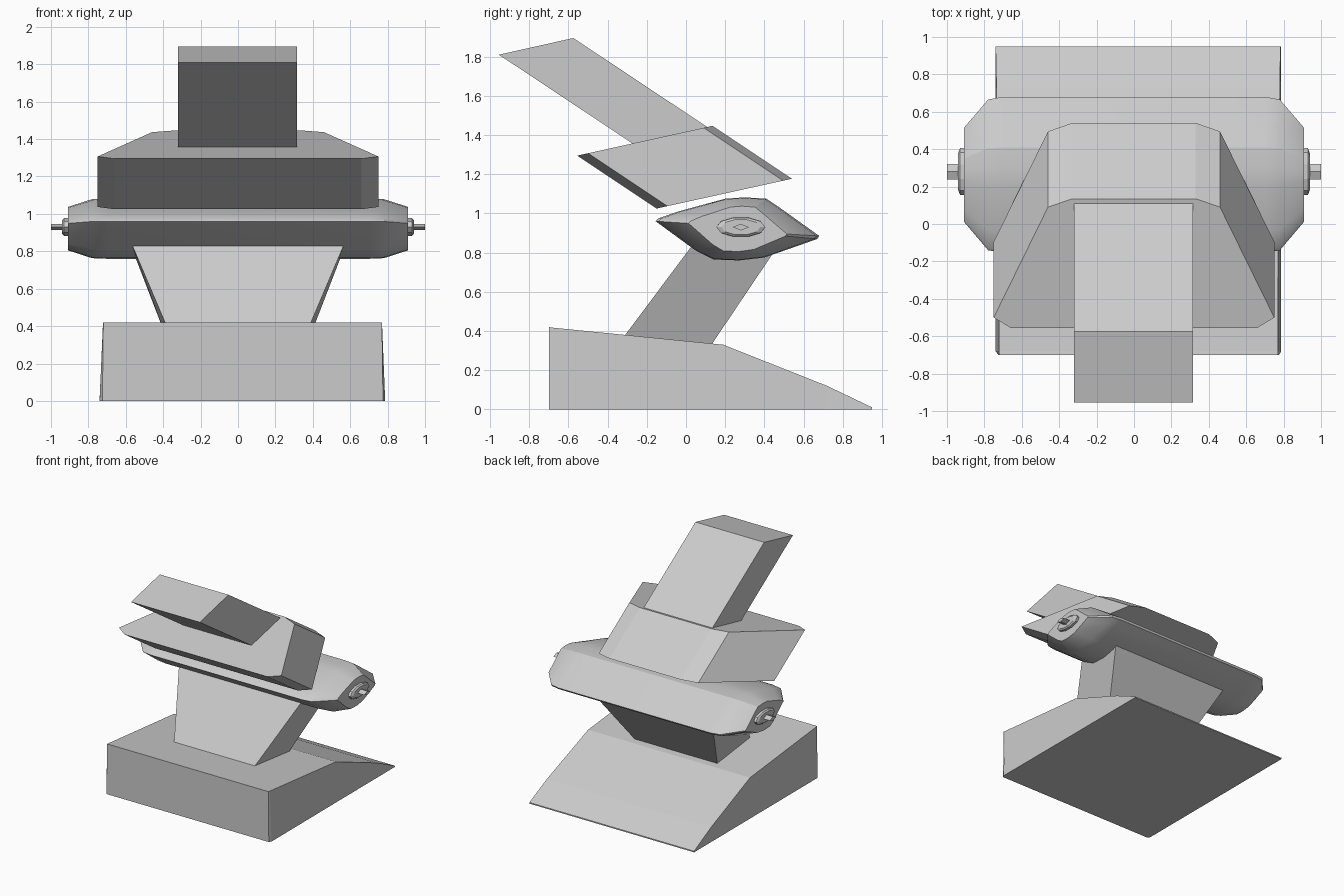
import bpy, bmesh, math

if "Cube" in bpy.data.objects:
    bpy.data.objects.remove(bpy.data.objects["Cube"])


def loft(name, rings, smooth=None):
    """Skin a list of equally sized vertex rings and cap both ends."""
    bm = bmesh.new()
    loops = [[bm.verts.new(p) for p in ring] for ring in rings]
    n = len(loops[0])
    for a, b in zip(loops, loops[1:]):
        for i in range(n):
            j = (i + 1) % n
            bm.faces.new((a[i], a[j], b[j], b[i]))
    bm.faces.new(loops[0])
    bm.faces.new(loops[-1])
    bmesh.ops.recalc_face_normals(bm, faces=bm.faces)
    mesh = bpy.data.meshes.new(name)
    bm.to_mesh(mesh)
    bm.free()
    obj = bpy.data.objects.new(name, mesh)
    bpy.context.collection.objects.link(obj)
    if smooth:
        bpy.ops.object.select_all(action='DESELECT')
        obj.select_set(True)
        bpy.context.view_layer.objects.active = obj
        bpy.ops.object.shade_smooth_by_angle(angle=math.radians(smooth))
    return obj


# wedge base: each station along y is (y, top z, left/right at top, left/right at bottom)
stations = [(-0.70, 0.42, -0.72, 0.77, -0.725, 0.775),
            (-0.68, 0.417, -0.722, 0.77, -0.74, 0.787),
            (0.19, 0.33, -0.725, 0.772, -0.74, 0.785),
            (0.72, 0.12, -0.735, 0.78, -0.74, 0.785),
            (0.95, 0.01, -0.74, 0.783, -0.74, 0.785)]
loft("base", [[(l0, y, 0), (r0, y, 0), (r1, y, z), (l1, y, z)]
              for y, z, l1, r1, l0, r0 in stations])

# leaning pedestal, flaring towards the top
loft("pedestal", [
    [(-0.365, -0.325, 0.36), (0.365, -0.325, 0.36), (0.38, 0.13, 0.33), (-0.38, 0.13, 0.33)],
    [(-0.575, 0.045, 0.855), (0.575, 0.045, 0.855), (0.575, 0.47, 0.835), (-0.575, 0.47, 0.835)]])

# rounded middle body with tapered ends
section = [(-0.155, 0.96), (-0.14, 0.975), (-0.04, 1.01), (0.20, 1.075), (0.30, 1.082),
           (0.41, 1.075), (0.47, 1.035), (0.68, 0.885), (0.67, 0.87), (0.60, 0.845),
           (0.40, 0.775), (0.27, 0.76), (0.14, 0.765), (0.05, 0.81)]
body_steps = [(0.70, 1.0, 1.0), (0.78, 0.965, 0.98), (0.91, 0.60, 0.72)]


def body_ring(x, sy, sz):
    return [(x, 0.265 + (y - 0.265) * sy, 0.922 + (z - 0.922) * sz) for y, z in section]


loft("middle_body", [body_ring(-x, a, b) for x, a, b in reversed(body_steps)]
     + [body_ring(x, a, b) for x, a, b in body_steps], smooth=30)

# end caps and pivot pins on both sides
for side, label in ((-1, "left"), (1, "right")):
    def disc(x, ry, rz, n):
        return [(side * x, 0.28 + ry * math.cos(2 * math.pi * i / n),
                 0.93 + rz * math.sin(2 * math.pi * i / n)) for i in range(n)]
    loft(label + "_end_cap", [disc(0.89, 0.125, 0.052, 10), disc(0.93, 0.125, 0.050, 10),
                              disc(0.94, 0.10, 0.040, 10)])
    loft(label + "_pin", [disc(0.92, 0.042, 0.017, 4), disc(1.0, 0.042, 0.017, 4)])

# slanted upper block: chamfered trapezoid swept down and back
half = [(0.66, -0.555), (0.75, -0.50), (0.46, 0.09), (0.33, 0.135)]
outline = half + [(-x, y) for x, y in reversed(half)]
top = [(x, y, 1.295 + (y + 0.555) * 0.22) for x, y in outline]
loft("upper_block", [top, [(x, y + 0.405, z - 0.27) for x, y, z in top]])

# leaning column
column = [(-0.955, 1.81), (-0.575, 1.895), (0.11, 1.44), (-0.27, 1.355)]
loft("leaning_column", [[(x, y, z) for y, z in column] for x in (-0.32, 0.315)])
